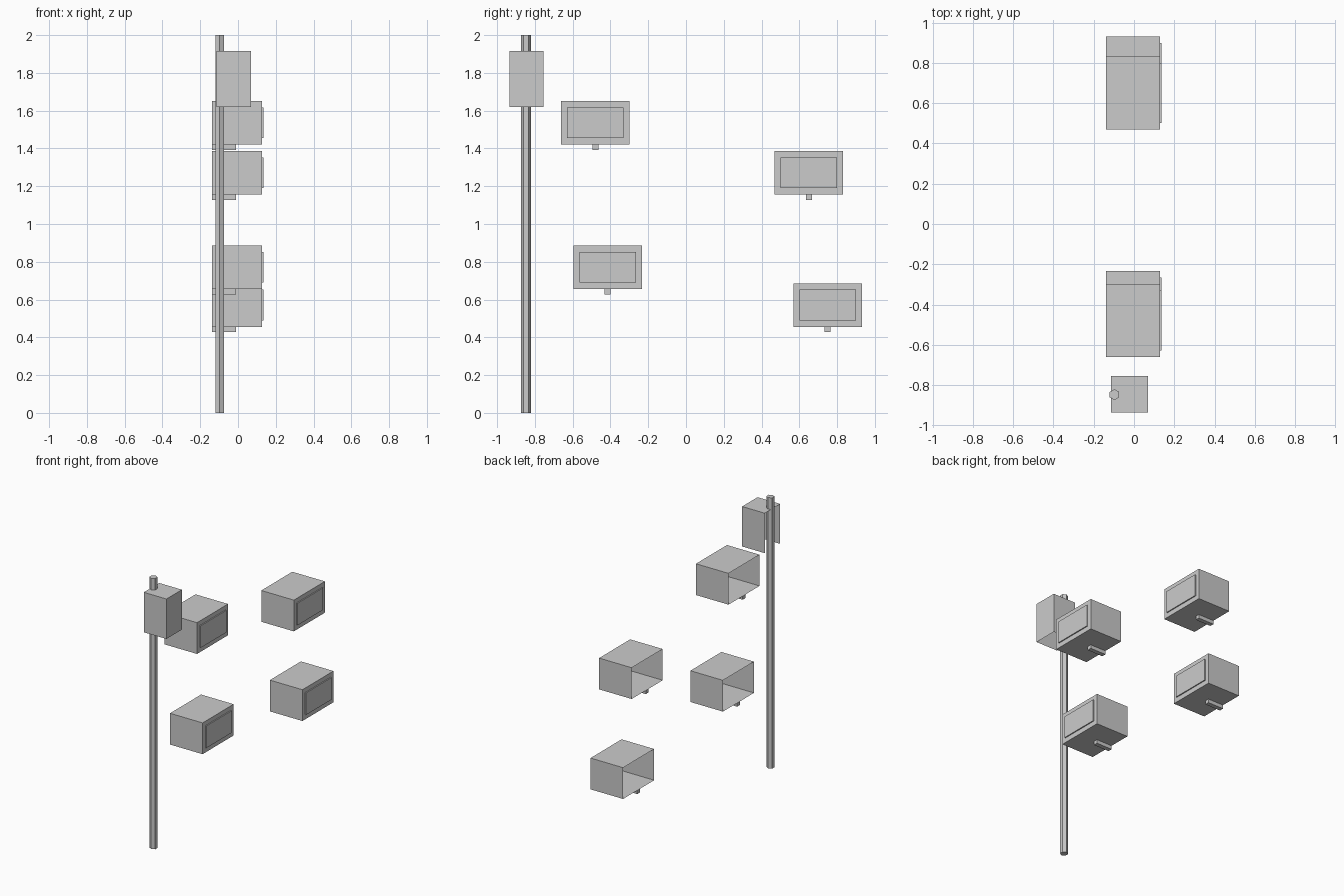
import bpy
import bmesh
from mathutils import Vector

if "Cube" in bpy.data.objects:
    bpy.data.objects.remove(bpy.data.objects["Cube"], do_unlink=True)

grey = bpy.data.materials.new("plain grey")
grey.use_nodes = True
colour = (0.6, 0.6, 0.6, 1)
grey.diffuse_color = colour
grey.node_tree.nodes["Principled BSDF"].inputs["Base Color"].default_value = colour


def finish(name, bm):
    mesh = bpy.data.meshes.new(name)
    bm.to_mesh(mesh)
    bm.free()
    mesh.materials.append(grey)
    obj = bpy.data.objects.new(name, mesh)
    bpy.context.collection.objects.link(obj)
    return obj


def box(name, low, high, open_sides=()):
    """Box between two corners; faces pointing along open_sides are left out."""
    low, high = Vector(low), Vector(high)
    bm = bmesh.new()
    bmesh.ops.create_cube(bm, size=1)
    bm.normal_update()
    gaps = [f for f in bm.faces
            if any(f.normal.dot(Vector(s)) > 0.9 for s in open_sides)]
    bmesh.ops.delete(bm, geom=gaps, context="FACES_ONLY")
    bmesh.ops.scale(bm, vec=high - low, verts=bm.verts)
    bmesh.ops.translate(bm, vec=(low + high) / 2, verts=bm.verts)
    return finish(name, bm)


LEFT_OPEN, BOTTOM_OPEN = (-1, 0, 0), (0, 0, -1)

# Six-sided pole
bm = bmesh.new()
bmesh.ops.create_cone(bm, cap_ends=True, segments=6, radius1=0.027,
                      radius2=0.027, depth=2)
bm.normal_update()
bmesh.ops.translate(bm, vec=(-0.097, -0.847, 1), verts=bm.verts)
finish("pole", bm)

# Hood around the top of the pole
box("pole_hood", (-0.115, -0.935, 1.62), (0.07, -0.755, 1.915),
    (LEFT_OPEN, BOTTOM_OPEN))

# Four floating cases, each with a raised panel and a mounting bar
places = {"upper_front": (-0.48, 1.42), "upper_back": (0.65, 1.155),
          "lower_front": (-0.415, 0.655), "lower_back": (0.75, 0.455)}
for place, (y, z) in places.items():
    box(place + "_case", (-0.138, y - 0.181, z), (0.128, y + 0.181, z + 0.231),
        (LEFT_OPEN,))
    box(place + "_panel", (0.128, y - 0.149, z + 0.035),
        (0.136, y + 0.149, z + 0.198), (LEFT_OPEN,))
    box(place + "_bar", (-0.138, y - 0.016, z - 0.027), (-0.01, y + 0.016, z))
